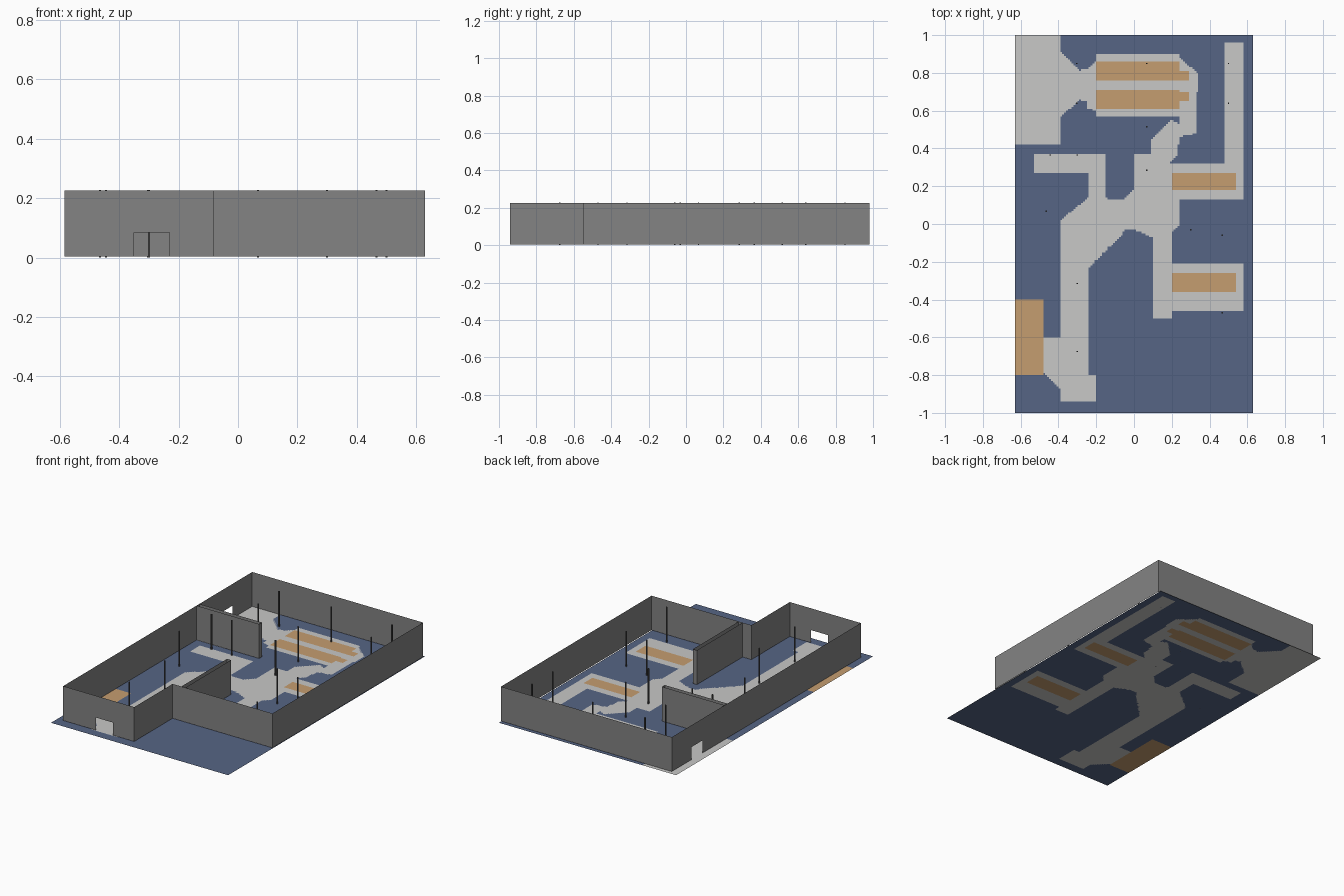
import bpy, bmesh
from mathutils import Vector
from mathutils.geometry import intersect_point_tri_2d

if "Cube" in bpy.data.objects:
    bpy.data.objects.remove(bpy.data.objects["Cube"])

def material(name, rgb):
    m = bpy.data.materials.new(name)
    m.diffuse_color = (*rgb, 1)
    m.use_nodes = True
    m.node_tree.nodes["Principled BSDF"].inputs["Base Color"].default_value = m.diffuse_color
    return m

BLUE = material("floor_blue", (0.093, 0.130, 0.235))
PALE = material("path_grey", (0.58, 0.58, 0.57))
TAN = material("zone_tan", (0.56, 0.34, 0.16))
WALL = material("wall_grey", (0.227, 0.227, 0.227))
DARK = material("post_grey", (0.09, 0.09, 0.09))

def finish(name, bm, mats):
    me = bpy.data.meshes.new(name)
    bm.to_mesh(me)
    bm.free()
    for m in mats:
        me.materials.append(m)
    ob = bpy.data.objects.new(name, me)
    bpy.context.collection.objects.link(ob)
    return ob

# floor zones: x0, x1, y0, y1
TAN_RECTS = [(-.64, -.48, -.80, -.40), (.195, .535, .18, .27), (.195, .535, -.36, -.26),
             (-.195, .245, .76, .86), (-.195, .245, .61, .71),
             (.24, .29, .76, .81), (.24, .29, .65, .70)]
PATH_RECTS = [(-.64, -.39, .42, 1.1), (-.195, .24, .57, .90), (.24, .335, .48, .80),
              (.485, .575, .13, .955), (.19, .58, .13, .32), (-.53, -.15, .27, .37),
              (-.245, -.15, .10, .37), (0, .09, .0, .37), (.09, .24, .0, .32),
              (.095, .195, -.50, .10), (.19, .58, -.46, -.21), (-.39, -.24, -.94, .0),
              (-.24, -.20, -.94, -.80), (-.48, -.39, -.79, -.60)]
# sloping path edges
PATH_POLYS = [
    [(-.39, .91), (-.28, .81), (-.28, .66), (-.39, .57)],
    [(-.28, .82), (-.25, .82), (-.25, .65), (-.28, .65)],
    [(-.25, .82), (-.19, .87), (-.19, .60), (-.25, .61)],
    [(.24, .88), (.335, .80), (.335, .70), (.20, .70)],
    [(.09, .45), (.20, .55), (.335, .48), (.24, .46)],
    [(.09, .45), (.24, .46), (.23, .37), (.09, .28)],
    [(.09, .37), (.23, .37), (.19, .32), (.09, .28)],
    [(-.39, .02), (-.24, .14), (-.05, .13), (-.05, -.03)],
    [(-.39, .02), (-.04, -.03), (-.24, -.23), (-.39, -.23)],
    [(-.05, .13), (.02, .21), (.02, -.03), (-.05, -.03)],
    [(.0, .05), (.12, .05), (.12, -.08), (.0, -.03)],
    [(.19, .02), (.24, .0), (.19, -.06), (.18, -.05)],
    [(-.48, -.79), (-.39, -.60), (-.38, -.60), (-.38, -.88)],
]

def in_rect(p, r):
    return r[0] < p.x < r[1] and r[2] < p.y < r[3]

def in_poly(p, poly):
    return any(intersect_point_tri_2d(p, Vector(poly[0]), Vector(poly[i]), Vector(poly[i + 1]))
               for i in range(1, len(poly) - 1))

def zone(p):
    if any(in_rect(p, r) for r in TAN_RECTS):
        return 2
    if any(in_rect(p, r) for r in PATH_RECTS) or any(in_poly(p, q) for q in PATH_POLYS):
        return 1
    return 0

# floor: stepped cells, coloured by zone, then merged
bm = bmesh.new()
NX, NY, C = 126, 200, 0.01
g = [[bm.verts.new((-.63 + i * C, -1 + j * C, 0)) for j in range(NY + 1)] for i in range(NX + 1)]
for i in range(NX):
    for j in range(NY):
        f = bm.faces.new((g[i][j], g[i + 1][j], g[i + 1][j + 1], g[i][j + 1]))
        f.material_index = zone(f.calc_center_median().xy)
bmesh.ops.dissolve_limit(bm, angle_limit=0.01, verts=bm.verts[:], edges=bm.edges[:],
                         delimit={'MATERIAL'})
bmesh.ops.triangulate(bm, faces=bm.faces[:])
finish("floor", bm, [BLUE, PALE, TAN])

Z0, Z1, DOOR = 0.004, 0.225, 0.085

def panel(bm, a, b, z0=Z0, z1=Z1):
    bm.faces.new([bm.verts.new((*p, z)) for p, z in ((a, z0), (b, z0), (b, z1), (a, z1))])

def wall(bm, a, b, door=None):
    """Thin wall from a to b, with an optional doorway at fractions along it."""
    if not door:
        return panel(bm, a, b)
    d0, d1 = (tuple(Vector(a).lerp(Vector(b), t)) for t in door)
    panel(bm, a, d0)
    panel(bm, d0, d1, DOOR)
    panel(bm, d1, b)

# outer walls, counter-clockwise so they face outward
bm = bmesh.new()
XL, XR, YF, YB = -.585, .63, -.94, .98
ring = [(XL, YF), (-.08, YF), (-.08, -.55), (XR, -.55), (XR, YB), (XL, YB)]
doors = {0: ((-.35 - XL) / .505, (-.23 - XL) / .505), 5: ((YB - .78) / 1.92, (YB - .67) / 1.92)}
for k, a in enumerate(ring):
    wall(bm, a, ring[(k + 1) % len(ring)], doors.get(k))
bmesh.ops.remove_doubles(bm, verts=bm.verts[:], dist=1e-5)
finish("outer_walls", bm, [WALL])

# inner partitions: hollow strips, open at the top
for name, x0, x1, y0, y1 in (("back_partition", XL, -.14, .415, .443),
                             ("front_partition", -.018, .01, -.55, -.085)):
    bm = bmesh.new()
    c = [(x0, y0), (x1, y0), (x1, y1), (x0, y1)]
    for k in range(4):
        panel(bm, c[k], c[(k + 1) % 4])
    bmesh.ops.remove_doubles(bm, verts=bm.verts[:], dist=1e-5)
    finish(name, bm, [WALL])

# slim square posts
POSTS = [(-.303, .85), (.067, .85), (.50, .85), (-.303, .64), (.50, .64), (.067, .515),
         (-.444, .365), (-.30, .365), (.067, .285), (-.465, .067), (.30, -.03),
         (.467, -.06), (.467, -.47), (-.30, -.315), (-.30, -.675)]
for n, (x, y) in enumerate(POSTS):
    bm = bmesh.new()
    bmesh.ops.create_cube(bm, size=1)
    bmesh.ops.scale(bm, vec=(.007, .007, .227), verts=bm.verts[:])
    bmesh.ops.translate(bm, vec=(x, y, .1135), verts=bm.verts[:])
    finish(f"post_{n + 1}", bm, [DARK])
